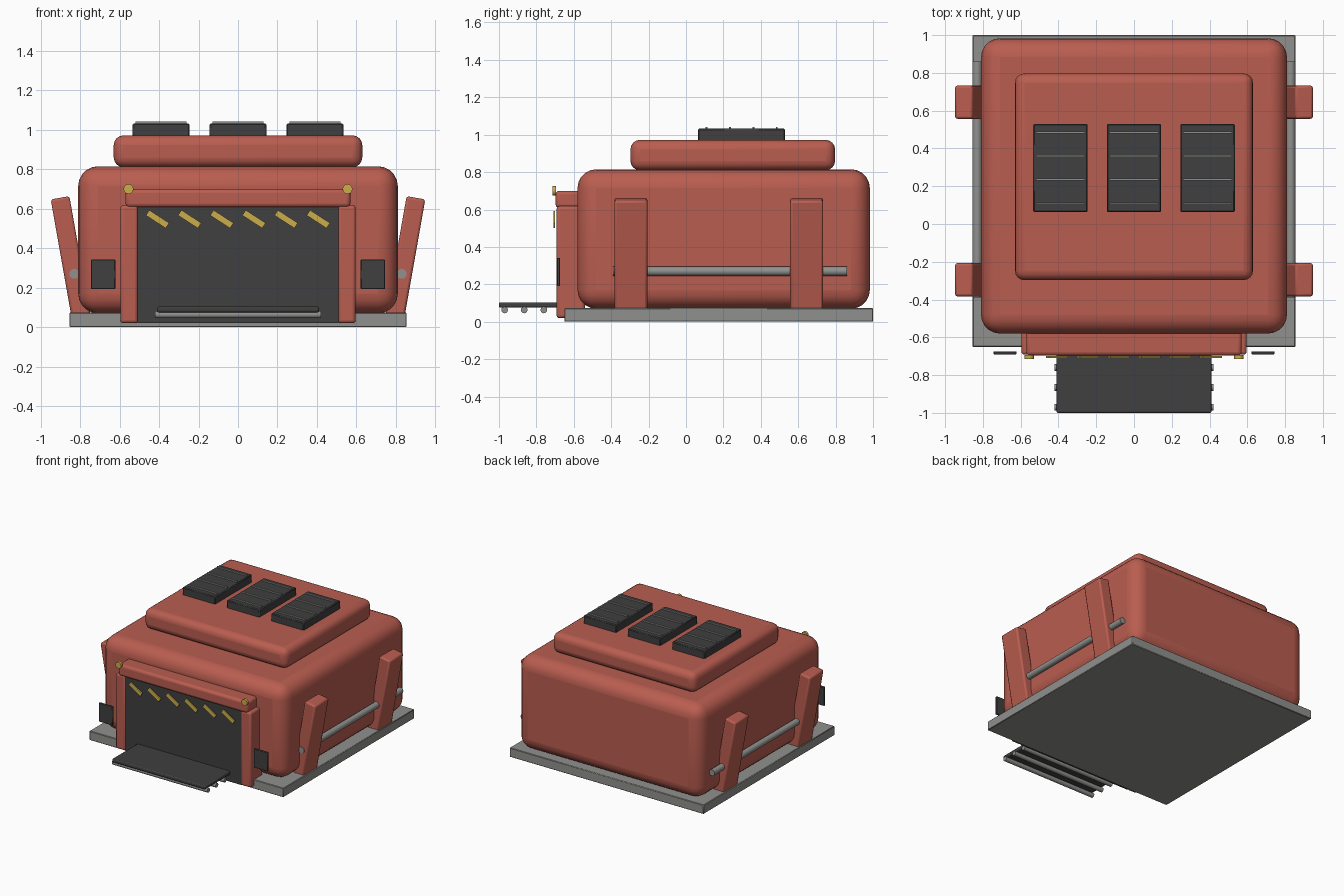
import bpy
from math import radians

cube = bpy.data.objects.get("Cube")
if cube:
    bpy.data.objects.remove(cube, do_unlink=True)


def material(name, r, g, b):
    m = bpy.data.materials.new(name)
    m.use_nodes = True
    m.diffuse_color = (r, g, b, 1)
    m.node_tree.nodes["Principled BSDF"].inputs["Base Color"].default_value = (r, g, b, 1)
    return m


RED = material("brick red", 0.49, 0.11, 0.08)
DARK = material("charcoal", 0.05, 0.05, 0.05)
STEEL = material("steel grey", 0.28, 0.28, 0.27)
YELLOW = material("warning yellow", 0.60, 0.42, 0.07)


def finish(name, mat, bevel=0, segments=2):
    ob = bpy.context.object
    ob.name = name
    ob.data.materials.append(mat)
    bpy.ops.object.transform_apply(location=False, rotation=False, scale=True)
    if bevel:
        mod = ob.modifiers.new("Bevel", "BEVEL")
        mod.width = bevel
        mod.segments = segments
        mod.limit_method = "ANGLE"
    bpy.ops.object.shade_smooth_by_angle(angle=radians(35))
    return ob


def box(name, mat, x, y, z, bevel=0, segments=2, tilt=0):
    """Box from its (low, high) span on each axis, tilted about y."""
    spans = (x, y, z)
    bpy.ops.mesh.primitive_cube_add(size=1, location=[(a + b) / 2 for a, b in spans],
                                    rotation=(0, radians(tilt), 0))
    bpy.context.object.scale = [b - a for a, b in spans]
    return finish(name, mat, bevel, segments)


def rod(name, mat, centre, radius, length, axis, sides=16):
    """Cylinder lying along x or y."""
    turn = (0, radians(90), 0) if axis == "x" else (radians(90), 0, 0)
    bpy.ops.mesh.primitive_cylinder_add(vertices=sides, radius=radius, depth=length,
                                        location=centre, rotation=turn)
    return finish(name, mat)


def around(c, half):
    return (c - half, c + half)


# Base slab, rounded hull and raised roof
box("base", STEEL, (-0.855, 0.855), (-0.65, 1.0), (0, 0.073), 0.004, 1)
box("hull", RED, (-0.81, 0.81), (-0.58, 0.983), (0.07, 0.815), 0.1, 5)
box("roof", RED, (-0.63, 0.63), (-0.297, 0.797), (0.81, 0.972), 0.05, 4)

# Roof vents with slats
for x in (-0.39, 0, 0.39):
    box("roof_vent", DARK, around(x, 0.144), (0.063, 0.53), (0.95, 1.032), 0.006, 1)
    for i in range(4):
        y = 0.11 + i * 0.125
        box("vent_slat", STEEL, around(x, 0.13), around(y, 0.005), (1.02, 1.042))

# Doorway
box("door", DARK, (-0.51, 0.51), (-0.685, -0.55), (0.02, 0.63))
box("door_lintel", RED, (-0.57, 0.57), (-0.697, -0.56), (0.607, 0.70), 0.02, 3)

# Hazard stripes
for i in range(6):
    x = -0.408 + i * 0.163
    box("hazard_stripe", YELLOW, around(x, 0.06), (-0.709, -0.70), around(0.547, 0.016), tilt=33)

# Loading ramp on rollers
box("ramp", DARK, (-0.41, 0.41), (-1.0, -0.66), (0.075, 0.104), 0.008, 2)
for y in (-0.97, -0.865, -0.76):
    rod("ramp_roller", STEEL, (0, y, 0.063), 0.018, 0.84, "x", 12)

# Parts repeated on both sides
for s, side in ((1, "left"), (-1, "right")):
    box(side + "_door_pillar", RED, sorted((s * 0.508, s * 0.596)), (-0.692, -0.54),
        (0.02, 0.618), 0.015, 3)
    rod(side + "_lamp", YELLOW, (s * 0.555, -0.704, 0.70), 0.025, 0.02, "y")
    box(side + "_control_panel", DARK, sorted((s * 0.622, s * 0.745)), (-0.69, -0.674),
        (0.192, 0.342), 0.003, 1)
    rod(side + "_pipe", STEEL, (s * 0.83, 0.235, 0.27), 0.025, 1.25, "y")
    for y in (-0.295, 0.645):
        box(side + "_strut", RED, around(s * 0.848, 0.048), around(y, 0.088),
            around(0.35, 0.31), 0.012, 2, tilt=s * 10)
